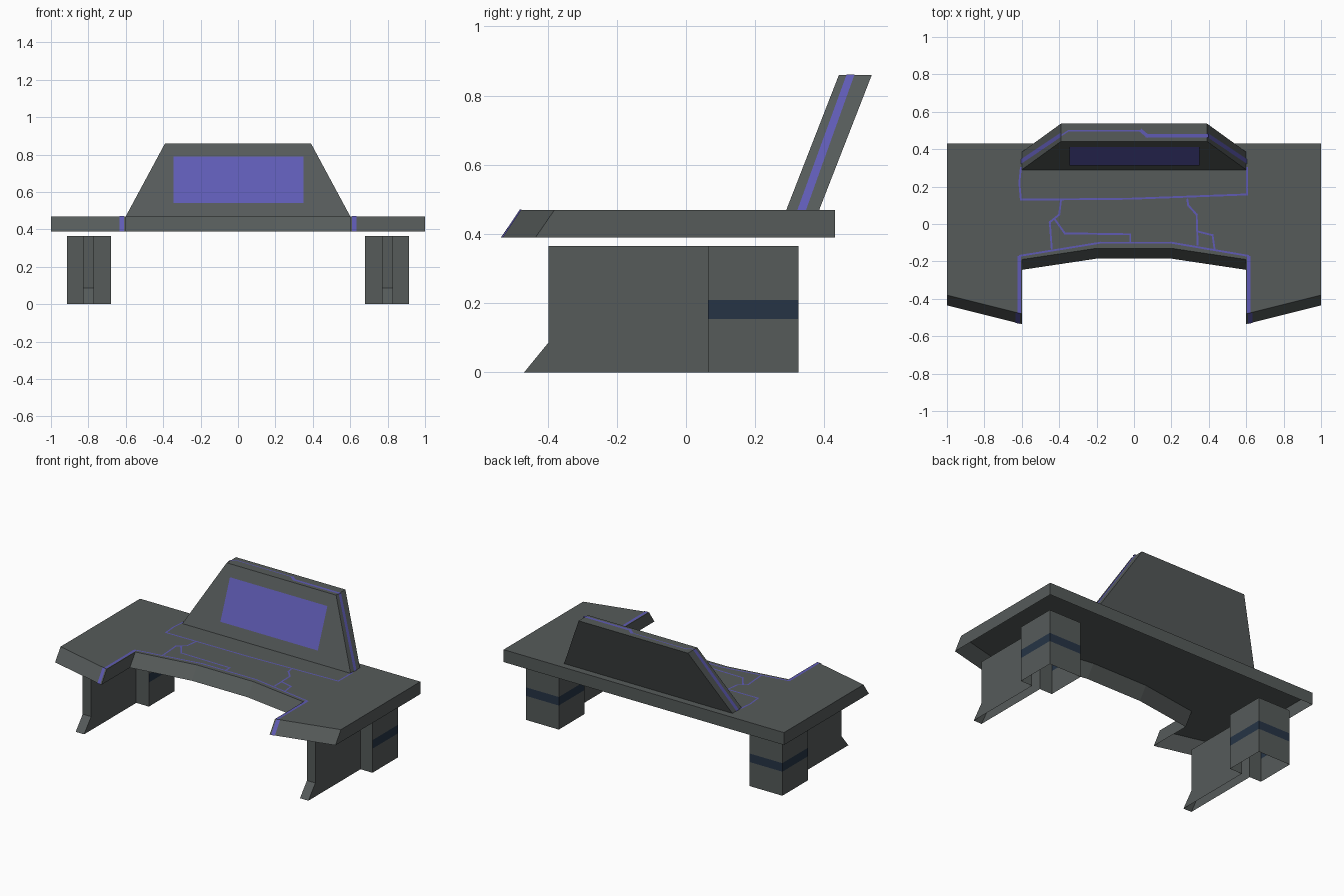
import bpy, bmesh
from mathutils import Vector

if "Cube" in bpy.data.objects:
    bpy.data.objects.remove(bpy.data.objects["Cube"])


def material(name, rgb):
    m = bpy.data.materials.new(name)
    m.diffuse_color = (*rgb, 1.0)
    m.use_nodes = True
    m.node_tree.nodes["Principled BSDF"].inputs["Base Color"].default_value = m.diffuse_color
    return m


GREY = material("slate grey", (0.092, 0.104, 0.102))
PURPLE = material("glow purple", (0.115, 0.105, 0.46))
NAVY = material("dark navy", (0.019, 0.034, 0.060))


def make(name, faces, mats=(GREY,), rule=None, recalc=True):
    """Build a mesh object from faces given as lists of points."""
    bm = bmesh.new()
    for pts in faces:
        bm.faces.new([bm.verts.new(p) for p in pts])
    if recalc:
        bmesh.ops.remove_doubles(bm, verts=bm.verts, dist=1e-5)
        bmesh.ops.recalc_face_normals(bm, faces=bm.faces)
    if rule:
        for f in bm.faces:
            f.material_index = rule(f.calc_center_median())
    me = bpy.data.meshes.new(name)
    bm.to_mesh(me)
    bm.free()
    for m in mats:
        me.materials.append(m)
    ob = bpy.data.objects.new(name, me)
    bpy.context.collection.objects.link(ob)
    return ob


def walls(a, b, closed=True):
    """Quads joining two matching point chains."""
    n = len(a)
    return [[a[i], a[(i + 1) % n], b[(i + 1) % n], b[i]]
            for i in range(n if closed else n - 1)]


def strip(points, width, z):
    """Flat upward-facing line following a path."""
    faces = []
    for p, q in zip(points, points[1:]):
        p, q = Vector((*p, z)), Vector((*q, z))
        d = (q - p).normalized() * width / 2
        s = Vector((-d.y, d.x, 0))
        faces.append([p - d - s, q + d - s, q + d + s, p - d + s])
    return faces


# Desk top: hollow underneath, front edges slope outward
Z0, Z1, SLOPE = 0.39, 0.47, 0.055
half = [(0.2, -0.13), (0.6, -0.19), (0.6, -0.48), (1, -0.38), (1, 0.43)]
plan = half + [(-x, y) for x, y in reversed(half)]
top = [(x, y, Z1) for x, y in plan]
low = [(x, y - (SLOPE if y < 0 else 0), Z0) for x, y in plan]
make("desk_top", [top] + walls(top, low))

# Leaning screen body
front = [(-0.6, 0.29, Z1), (0.6, 0.29, Z1), (0.39, 0.442, 0.86), (-0.39, 0.442, 0.86)]
back = [(x, y + 0.095, z) for x, y, z in front]
make("screen_body", [front, back] + walls(front, back))


# Lit display panel on the leaning front
def lean(z):
    return 0.29 + (z - Z1) * 0.152 / 0.39


make("display", [[(x, lean(z) - 0.004, z + 0.001) for x, z in
                  ((-0.345, 0.54), (0.35, 0.54), (0.35, 0.79), (-0.345, 0.79))]],
     (PURPLE,), recalc=False)

# Glowing line around the edge of the screen body
edge = []
for s in (-1, 1):
    q = [(s * 0.603, 0.322, Z1), (s * 0.603, 0.347, Z1),
         (s * 0.393, 0.487, 0.861), (s * 0.393, 0.464, 0.861)]
    edge.append(q if s > 0 else q[::-1])
edge += strip([(0.39, 0.472), (0.07, 0.472), (0.04, 0.497)], 0.018, 0.862)
edge += strip([(0.04, 0.499), (-0.35, 0.499), (-0.385, 0.476)], 0.007, 0.862)
make("screen_edge_line", edge, (PURPLE,), recalc=False)

# Thin circuit lines on the desk top
paths = [
    [(-0.605, 0.30), (-0.613, 0.22), (-0.605, 0.13), (-0.02, 0.135), (0.605, 0.158), (0.605, 0.30)],
    [(-0.61, -0.17), (-0.18, -0.10), (0.2, -0.10), (0.61, -0.17)],
    [(-0.39, 0.13), (-0.40, 0.05), (-0.45, 0.01), (-0.44, -0.13)],
    [(-0.42, 0.02), (-0.37, -0.05), (-0.02, -0.055), (-0.02, -0.10)],
    [(0.285, 0.13), (0.29, 0.10), (0.335, 0.05), (0.34, -0.11)],
    [(0.34, -0.04), (0.42, -0.06), (0.43, -0.13)],
]
make("circuit_lines", [f for p in paths for f in strip(p, 0.010, Z1 + 0.002)],
     (PURPLE,), recalc=False)

# Wider lines along the inner edges of the desk wings, wrapping over the front
wing = []
for s in (-1, 1):
    wing += strip([(s * 0.613, -0.18), (s * 0.613, -0.468)], 0.018, Z1 + 0.002)
    a, b = s * 0.61, s * 0.633
    q = [(a, -0.534, Z0), (b, -0.529, Z0), (b, -0.475, Z1 + 0.001), (a, -0.48, Z1 + 0.001)]
    wing.append(q if s > 0 else q[::-1])
make("wing_lines", wing, (PURPLE,), recalc=False)

# Legs: hollow rear post with a dark band, and a thin panel with a sloped foot
H = 0.365
for s, side in ((-1, "left"), (1, "right")):
    chain = [(0.77, 0.063), (0.68, 0.063), (0.68, 0.325), (0.915, 0.325), (0.915, 0.063), (0.83, 0.063)]
    rings = [[(s * x, y, z) for x, y in chain] for z in (0, 0.155, 0.21, H)]
    faces = [f for a, b in zip(rings, rings[1:]) for f in walls(a, b, False)]
    make(side + "_leg_post", faces, (GREY, NAVY),
         lambda c: int(0.155 < c.z < 0.21 and c.y > 0.07))
    prof = [(0.063, H), (-0.397, H), (-0.397, 0.087), (-0.468, 0), (0.063, 0)]
    inner = [(s * 0.77, y, z) for y, z in prof]
    outer = [(s * 0.83, y, z) for y, z in prof]
    make(side + "_leg_panel", [inner, outer] + walls(inner[:4], outer[:4], False))
